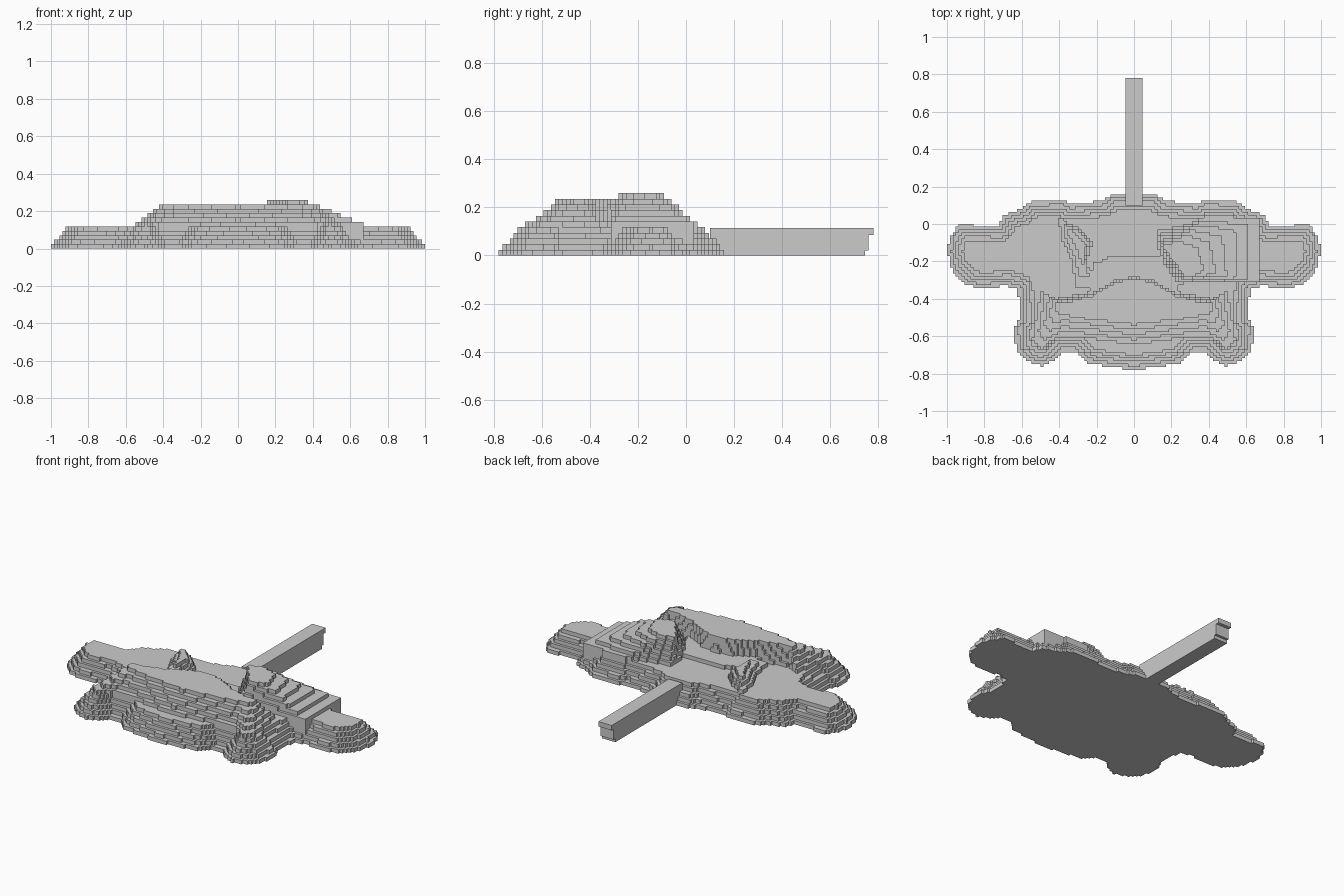
import bpy, bmesh, math
from mathutils import Vector

if "Cube" in bpy.data.objects:
    bpy.data.objects.remove(bpy.data.objects["Cube"])

CELL = 2 / 128      # footprint of one step
RISE = 0.0236       # height of one terrace
NX, NY, Y0 = 128, 60, -0.78


def mirror(half):
    return half + [(-x, y) for x, y in reversed(half)]


def inside(x, y, poly):
    hit = False
    for (x1, y1), (x2, y2) in zip(poly, poly[1:] + poly[:1]):
        if (y1 > y) != (y2 > y) and x < (x2 - x1) * (y - y1) / (y2 - y1) + x1:
            hit = not hit
    return hit


def edge_distance(x, y, poly):
    best = 9
    for (x1, y1), (x2, y2) in zip(poly, poly[1:] + poly[:1]):
        dx, dy = x2 - x1, y2 - y1
        t = max(0, min(1, ((x - x1) * dx + (y - y1) * dy) / (dx * dx + dy * dy + 1e-9)))
        best = min(best, math.hypot(x - x1 - t * dx, y - y1 - t * dy))
    return best


def blend(low, high, t):
    return [(a + (c - a) * t, b + (d - b) * t) for (a, b), (c, d) in zip(low, high)]


# Base outline with two arms and two feet
outline = mirror([
    (0.06, 0.16), (0.12, 0.16), (0.16, 0.125), (0.33, 0.105), (0.38, 0.125), (0.55, 0.12),
    (0.60, 0.08), (0.66, 0.06), (0.70, 0.05), (0.72, -0.01), (0.93, -0.005), (0.98, -0.06),
    (1.0, -0.15), (0.97, -0.25), (0.90, -0.32), (0.82, -0.345), (0.68, -0.33), (0.62, -0.35),
    (0.61, -0.5), (0.64, -0.55), (0.63, -0.68), (0.57, -0.73), (0.49, -0.76), (0.43, -0.73),
    (0.38, -0.68), (0.32, -0.68), (0.25, -0.74), (0.15, -0.76), (0.0, -0.78)])

# Front ridge: lowest and highest contour
ridge_low = mirror([(0, -0.28), (0.1, -0.30), (0.22, -0.36), (0.42, -0.40), (0.50, -0.36),
                    (0.52, -0.5), (0.54, -0.62), (0.50, -0.67), (0.42, -0.61), (0.25, -0.61), (0, -0.645)])
ridge_high = mirror([(0, -0.29), (0.1, -0.31), (0.22, -0.38), (0.38, -0.43), (0.41, -0.41),
                     (0.42, -0.43), (0.42, -0.46), (0.40, -0.48), (0.35, -0.49), (0.25, -0.51), (0, -0.54)])
# Right-hand mound with a long ramp down the arm
ramp_low = [(0.12, -0.04), (0.30, 0.0), (0.40, 0.05), (0.67, 0.03), (0.67, -0.31), (0.22, -0.32), (0.14, -0.20)]
ramp_high = [(0.15, -0.12), (0.20, -0.10), (0.25, -0.09), (0.34, -0.13), (0.38, -0.25), (0.28, -0.29), (0.21, -0.2)]
# Left-hand mound
mound_low = [(-0.41, 0.04), (-0.38, -0.1), (-0.33, -0.2), (-0.31, -0.34), (-0.22, -0.34),
             (-0.25, -0.2), (-0.22, -0.1), (-0.3, -0.02)]
mound_high = [(-0.36, -0.02), (-0.35, -0.06), (-0.31, -0.13), (-0.28, -0.22), (-0.26, -0.22),
              (-0.27, -0.15), (-0.25, -0.11), (-0.31, -0.05)]
# Low shelf behind the ridge
shelf = mirror([(0, -0.165), (0.1, -0.165), (0.22, -0.21), (0.25, -0.4), (0, -0.4)])

contours = [(6, shelf)]
for low, high, top in ((ridge_low, ridge_high, 10), (ramp_low, ramp_high, 11), (mound_low, mound_high, 8)):
    for level in range(6, top + 1):
        contours.append((level, blend(low, high, (level - 6) / (top - 6))))


def level_at(i, j):
    x, y = -1 + (i + 0.5) * CELL, Y0 + (j + 0.5) * CELL
    if not inside(x, y, outline):
        return 0
    best = min(5, 1 + int(edge_distance(x, y, outline) / 0.02))
    return max([best] + [lv for lv, poly in contours if inside(x, y, poly)])


# Terraced body: top, underside and step walls
grid = {(i, j): level_at(i, j) for i in range(NX) for j in range(NY)}
bm = bmesh.new()


def quad(pts):
    bm.faces.new([bm.verts.new((-1 + i * CELL, Y0 + j * CELL, k * RISE)) for i, j, k in pts])


for (i, j), h in grid.items():
    if not h:
        continue
    corners = [(i, j), (i + 1, j), (i + 1, j + 1), (i, j + 1)]
    quad([(a, b, h) for a, b in corners])
    quad([(a, b, 0) for a, b in reversed(corners)])
    for n, (di, dj) in enumerate(((0, -1), (1, 0), (0, 1), (-1, 0))):
        a, b = corners[n], corners[(n + 1) % 4]
        for k in range(grid.get((i + di, j + dj), 0), h):
            quad([(*a, k), (*b, k), (*b, k + 1), (*a, k + 1)])
bmesh.ops.remove_doubles(bm, verts=bm.verts[:], dist=1e-4)
bmesh.ops.dissolve_limit(bm, angle_limit=0.02, verts=bm.verts[:], edges=bm.edges[:])
mesh = bpy.data.meshes.new("terraced_body")
bm.to_mesh(mesh)
bm.free()
bpy.context.collection.objects.link(bpy.data.objects.new("terraced_body", mesh))

# Stem with a stepped end
side = [(0.10, 0), (0.745, 0), (0.745, 0.02), (0.76, 0.02), (0.76, 0.085), (0.78, 0.085), (0.78, 0.115), (0.10, 0.115)]
bm = bmesh.new()
face = bm.faces.new([bm.verts.new((-0.045, y, z)) for y, z in side])
ext = bmesh.ops.extrude_face_region(bm, geom=[face])
bmesh.ops.translate(bm, vec=Vector((0.09, 0, 0)), verts=[v for v in ext["geom"] if isinstance(v, bmesh.types.BMVert)])
bmesh.ops.recalc_face_normals(bm, faces=bm.faces[:])
mesh = bpy.data.meshes.new("stem")
bm.to_mesh(mesh)
bm.free()
bpy.context.collection.objects.link(bpy.data.objects.new("stem", mesh))
